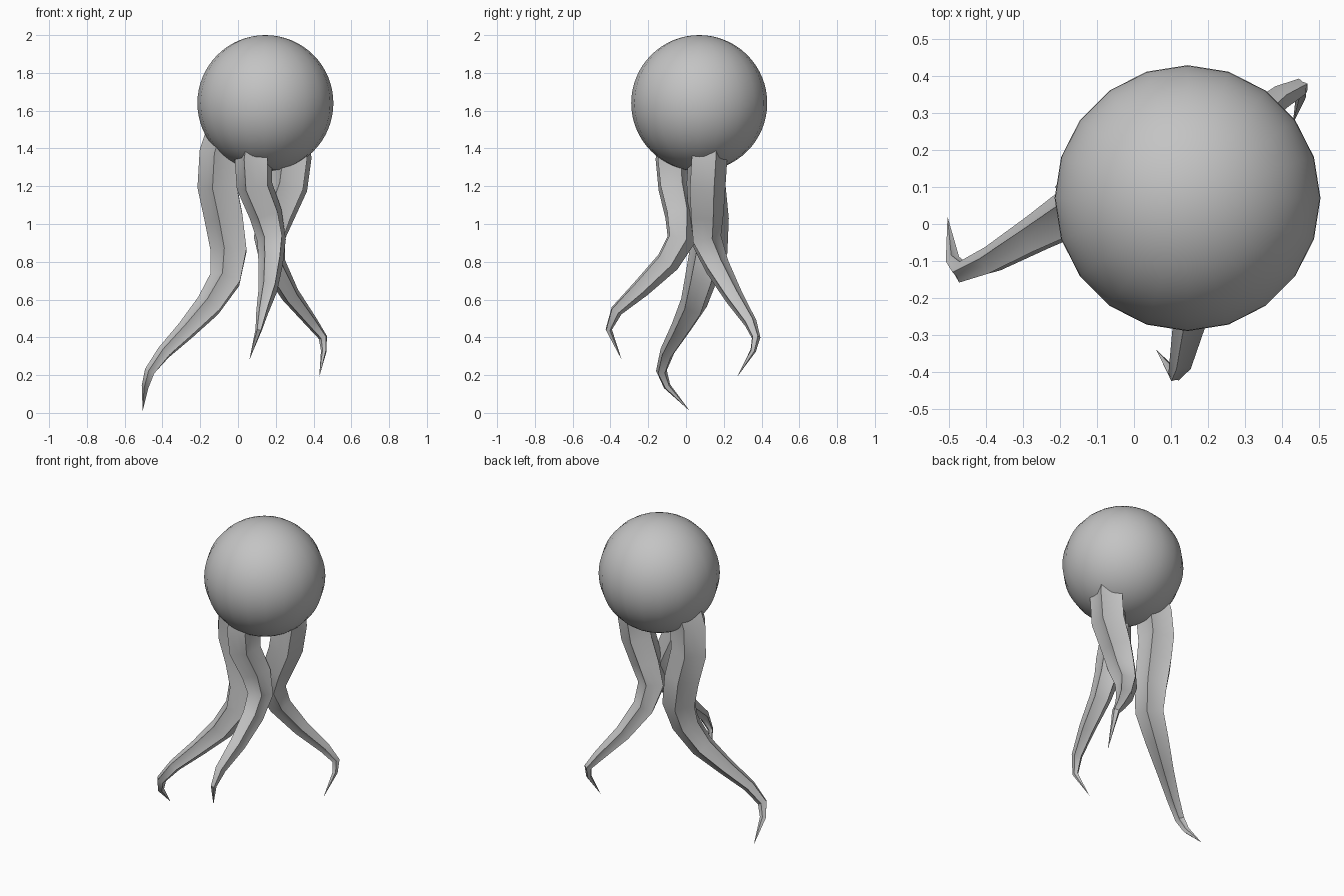
import bpy
import bmesh
from math import cos, sin, radians, tau
from mathutils import Vector

# Remove the default cube
default_cube = bpy.data.objects.get("Cube")
if default_cube:
    bpy.data.objects.remove(default_cube, do_unlink=True)

# One plain grey for everything
grey = bpy.data.materials.new("plain grey")
grey.use_nodes = True
grey.diffuse_color = (0.55, 0.55, 0.55, 1)
shader = next(n for n in grey.node_tree.nodes if n.type == 'BSDF_PRINCIPLED')
shader.inputs["Base Color"].default_value = grey.diffuse_color

RIDGES = 5      # sharp ribs around each tentacle
VALLEY = 0.7    # depth of the soft flutes between the ribs


def finish(name, bm):
    """Turn a bmesh into a smooth object that keeps its sharp ribs."""
    bmesh.ops.recalc_face_normals(bm, faces=bm.faces[:])
    mesh = bpy.data.meshes.new(name)
    bm.to_mesh(mesh)
    bm.free()
    mesh.materials.append(grey)
    obj = bpy.data.objects.new(name, mesh)
    bpy.context.scene.collection.objects.link(obj)
    bpy.ops.object.select_all(action='DESELECT')
    obj.select_set(True)
    bpy.context.view_layer.objects.active = obj
    bpy.ops.object.shade_smooth_by_angle(angle=radians(35))
    return obj


def star_ring(bm, centre, direction, radius, turn):
    """A fluted star section, tilted square to the path."""
    tilt = Vector((0, 0, -1)).rotation_difference(direction)
    ring = []
    for i in range(RIDGES * 2):
        a = radians(turn) + tau * i / (RIDGES * 2)
        r = radius * (VALLEY if i % 2 else 1)
        ring.append(bm.verts.new(centre + tilt @ Vector((r * cos(a), r * sin(a), 0))))
    return ring


def tentacle(name, turn, path):
    """Loft star sections along (x, y, z, radius) stations down to a point."""
    bm = bmesh.new()
    centres = [Vector(station[:3]) for station in path]
    rings = []
    for i in range(len(path) - 1):
        before = centres[max(i - 1, 0)]
        direction = (centres[i] - before).normalized() + (centres[i + 1] - centres[i]).normalized()
        rings.append(star_ring(bm, centres[i], direction.normalized(), path[i][3], turn))
    tip = bm.verts.new(centres[-1])
    count = RIDGES * 2
    bm.faces.new(rings[0])
    for upper, lower in zip(rings, rings[1:]):
        for i in range(count):
            j = (i + 1) % count
            bm.faces.new((upper[i], upper[j], lower[j], lower[i]))
    for i in range(count):
        bm.faces.new((rings[-1][i], rings[-1][(i + 1) % count], tip))
    return finish(name, bm)


# Round head
bm = bmesh.new()
bmesh.ops.create_uvsphere(bm, u_segments=20, v_segments=32, radius=0.36)
bmesh.ops.translate(bm, verts=bm.verts[:], vec=(0.145, 0.07, 1.64))
head = finish("head", bm)
for polygon in head.data.polygons:
    polygon.use_smooth = True

# Three tapering, curling tentacles
tentacle("right_tentacle", 36, [
    (-.05, .09, 1.49, .115), (-.09, .09, 1.37, .115), (-.1, .1, 1.2, .115),
    (-.065, .12, 1.03, .112), (-.04, .12, .86, .105), (-.06, .08, .71, .09),
    (-.15, .04, .57, .075), (-.27, -.03, .44, .055), (-.39, -.1, .32, .04),
    (-.465, -.13, .22, .03), (-.49, -.1, .14, .02), (-.505, .02, .01, 0)])

tentacle("front_tentacle", 24, [
    (.1, -.06, 1.46, .1), (.085, -.07, 1.34, .105), (.09, -.06, 1.2, .1),
    (.15, -.03, 1.05, .092), (.18, -.03, .92, .08), (.175, -.1, .8, .068),
    (.16, -.24, .66, .052), (.13, -.37, .54, .034), (.11, -.41, .44, .018),
    (.06, -.34, .28, 0)])

tentacle("left_tentacle", 26, [
    (.28, .11, 1.47, .11), (.29, .11, 1.35, .11), (.27, .1, 1.2, .11),
    (.21, .1, 1.05, .1), (.17, .1, .92, .088), (.19, .16, .78, .07),
    (.28, .25, .62, .052), (.39, .34, .48, .035), (.45, .37, .4, .024),
    (.455, .355, .33, .016), (.43, .27, .19, 0)])
